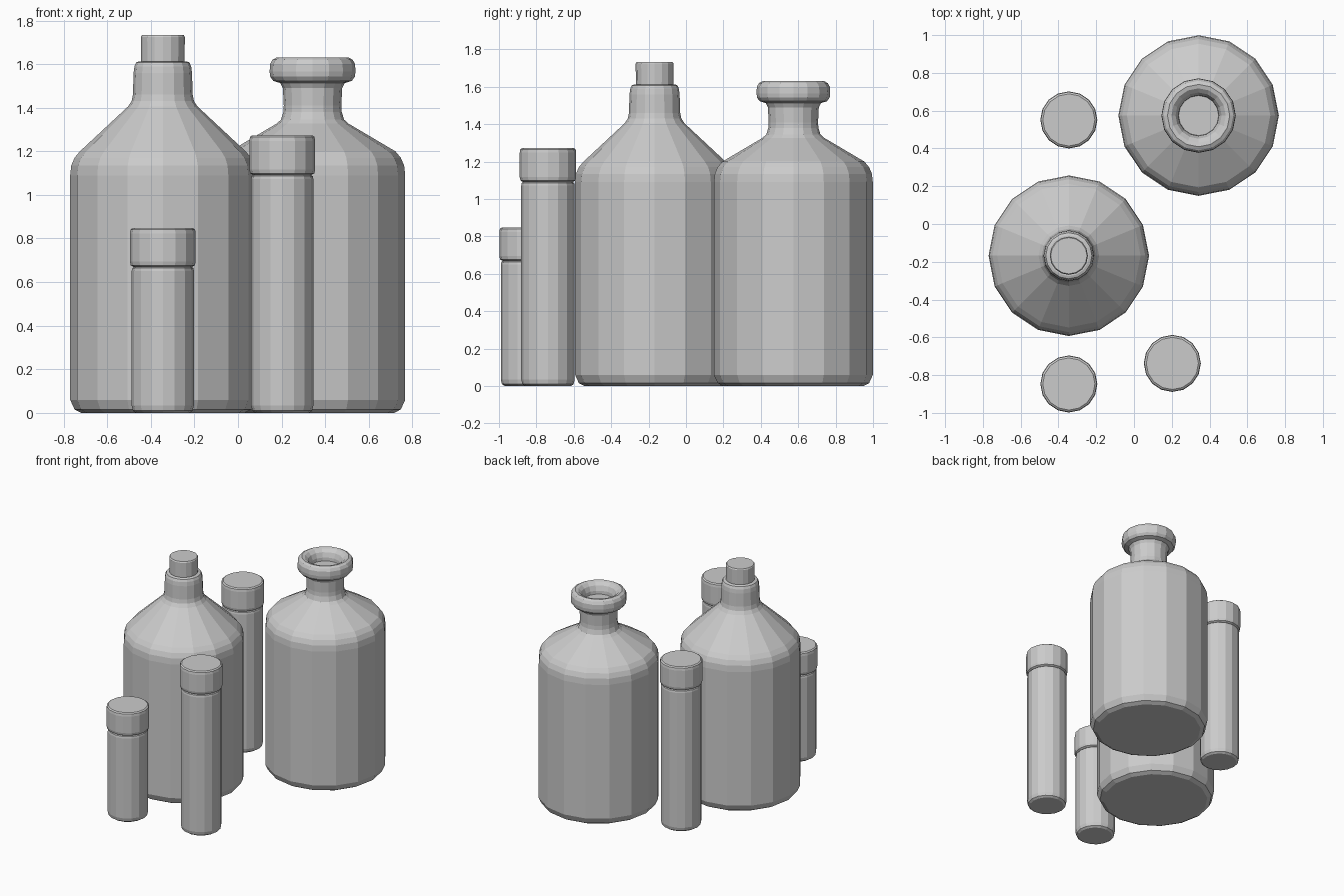
import bpy, bmesh
from math import cos, sin, tau

SIDES = 16


def lathe(name, profile, x, y):
    """Spin a (radius, z) profile around z, closing both ends with flat discs."""
    bm = bmesh.new()
    rings = [[bm.verts.new((r * cos(tau * i / SIDES), r * sin(tau * i / SIDES), z))
              for i in range(SIDES)] for r, z in profile]
    for a, b in zip(rings, rings[1:]):
        for i in range(SIDES):
            j = (i + 1) % SIDES
            bm.faces.new((a[i], a[j], b[j], b[i]))
    bm.faces.new(rings[0][::-1])
    bm.faces.new(rings[-1])
    mesh = bpy.data.meshes.new(name)
    bm.to_mesh(mesh)
    bm.free()
    obj = bpy.data.objects.new(name, mesh)
    obj.location = (x, y, 0)
    bpy.context.collection.objects.link(obj)
    return obj


def vial(name, x, y, seam, top):
    # Slim body with a slightly wider cap
    lathe(name + "_body", [(0.122, 0), (0.137, 0.01), (0.143, 0.035),
                           (0.143, seam - 0.02), (0.140, seam - 0.006),
                           (0.132, seam)], x, y)
    lathe(name + "_cap", [(0.135, seam), (0.147, seam + 0.007), (0.151, seam + 0.025),
                          (0.151, top - 0.025), (0.148, top - 0.007),
                          (0.138, top)], x, y)


# Shared lower part of both large bottles
base = [(0.375, 0), (0.405, 0.016), (0.425, 0.06), (0.425, 1.09),
        (0.420, 1.135), (0.405, 1.17), (0.380, 1.20)]

# Stoppered bottle
ax, ay = -0.345, -0.168
lathe("stoppered_bottle", base + [(0.160, 1.405), (0.143, 1.43), (0.137, 1.46),
      (0.134, 1.56), (0.130, 1.59), (0.122, 1.608), (0.108, 1.613)], ax, ay)
lathe("stopper", [(0.100, 1.60), (0.101, 1.725), (0.096, 1.733)], ax, ay)

# Open bottle with a rolled lip and recessed mouth
lathe("open_bottle", base + [(0.165, 1.327), (0.145, 1.345), (0.134, 1.38),
      (0.132, 1.41), (0.136, 1.49), (0.148, 1.513), (0.180, 1.523), (0.194, 1.542),
      (0.197, 1.565), (0.195, 1.60), (0.184, 1.62), (0.165, 1.63), (0.144, 1.625),
      (0.122, 1.605), (0.108, 1.57), (0.106, 1.545)], 0.342, 0.574)

# Three vials
vial("short_vial", -0.345, -0.847, 0.67, 0.848)
vial("tall_vial_front", 0.203, -0.738, 1.092, 1.273)
vial("tall_vial_back", -0.345, 0.551, 1.092, 1.273)
